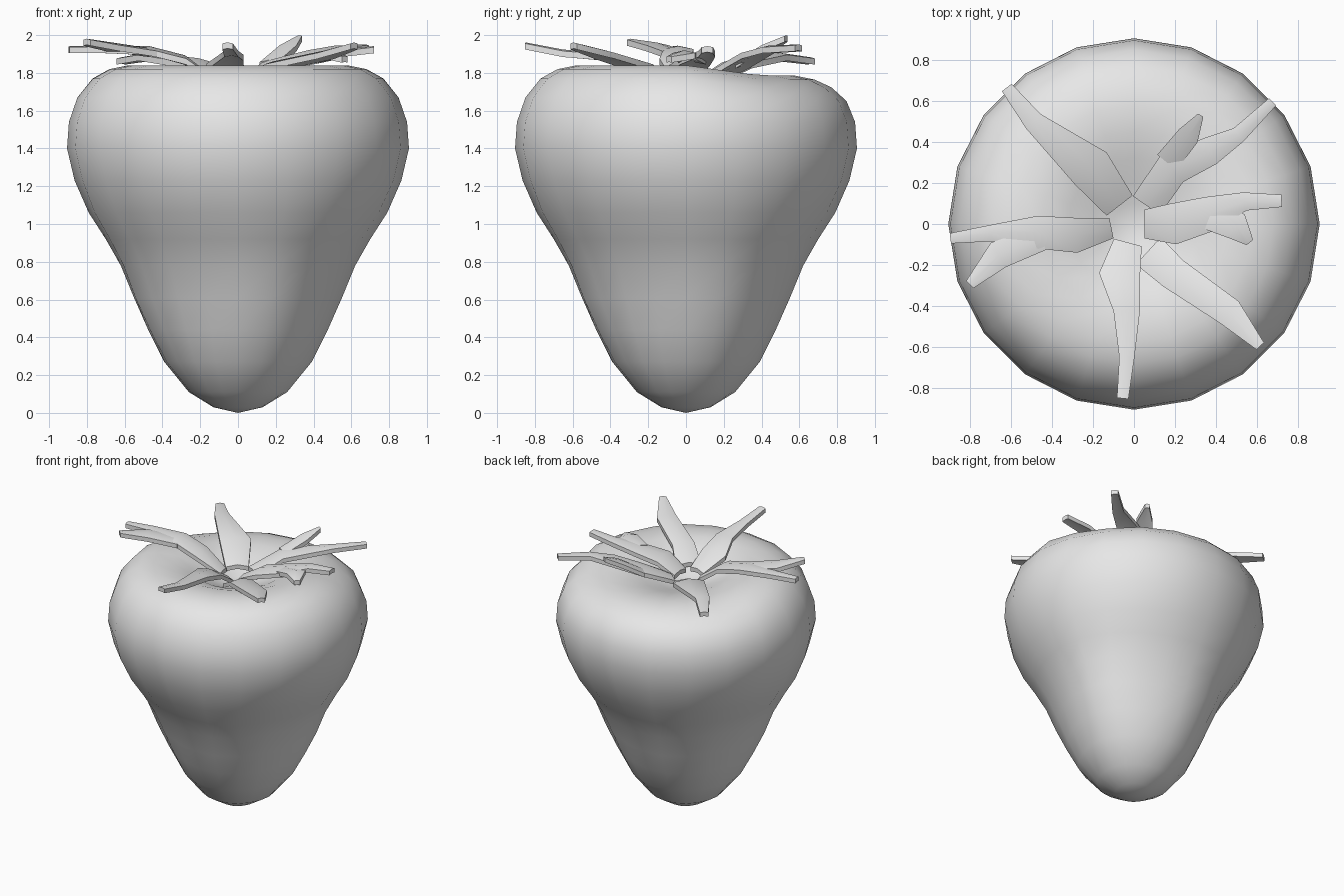
import bpy, bmesh, math
from mathutils import Vector

if "Cube" in bpy.data.objects:
    bpy.data.objects.remove(bpy.data.objects["Cube"])

grey = bpy.data.materials.new("light_grey")
grey.diffuse_color = (0.8, 0.8, 0.8, 1)
grey.use_nodes = True
grey.node_tree.nodes["Principled BSDF"].inputs["Base Color"].default_value = grey.diffuse_color


def finish(bm, name, angle):
    bmesh.ops.recalc_face_normals(bm, faces=bm.faces)
    mesh = bpy.data.meshes.new(name)
    bm.to_mesh(mesh)
    bm.free()
    mesh.shade_smooth()
    mesh.set_sharp_from_angle(angle=math.radians(angle))
    mesh.materials.append(grey)
    bpy.context.collection.objects.link(bpy.data.objects.new(name, mesh))


def skin(bm, rings):
    """Join consecutive closed rings with quads."""
    for a, b in zip(rings, rings[1:]):
        n = len(a)
        for i in range(n):
            j = (i + 1) % n
            bm.faces.new((a[i], a[j], b[j], b[i]))


# fruit body: turned profile (radius, height) with soft lobes and a lower back rim
profile = [(.13, .03), (.26, .11), (.39, .27), (.475, .44), (.55, .61), (.62, .78),
           (.70, .92), (.79, 1.06), (.865, 1.23), (.905, 1.40), (.895, 1.54),
           (.85, 1.67), (.77, 1.77), (.68, 1.82), (.58, 1.84), (.45, 1.835),
           (.32, 1.79), (.20, 1.73), (.10, 1.69)]
SIDES = 20
bm = bmesh.new()
rings = []
for r, z in profile:
    ring = []
    lobe = .04 * max(0, 1 - abs(z - .6) / .6)
    for i in range(SIDES):
        a = 2 * math.pi * i / SIDES
        rr = r * (1 + lobe * math.cos(4 * (a - math.radians(22))))
        x, y = rr * math.cos(a), rr * math.sin(a)
        drop = .055 * min(1, max(0, y / .4)) * min(1, max(0, (z - 1.6) / .2))
        ring.append(bm.verts.new((x, y, z - drop)))
    rings.append(ring)
skin(bm, rings)
for ring, z in ((rings[0], 0), (rings[-1], 1.67)):
    pole = bm.verts.new((0, 0, z))
    for i in range(SIDES):
        bm.faces.new((ring[i], ring[(i + 1) % SIDES], pole))
finish(bm, "fruit_body", 80)


# leaves: ridged strips along a path of (x, y, z, half width)
def leaf(name, *strips):
    bm = bmesh.new()
    for path in strips:
        pts = [Vector(p[:3]) for p in path]
        rings = []
        for i, p in enumerate(pts):
            t = pts[min(i + 1, len(pts) - 1)] - pts[max(i - 1, 0)]
            w = path[i][3]
            side = Vector((-t.y, t.x, 0)).normalized() * w
            up, ridge = Vector((0, 0, .016)), Vector((0, 0, .2 * w))
            ring = [p + side + up, p + ridge + up, p - side + up,
                    p - side - up, p + ridge - up, p + side - up]
            rings.append([bm.verts.new(v) for v in ring])
        skin(bm, rings)
        for ring in (rings[0], rings[-1]):
            bm.faces.new((ring[0], ring[1], ring[4], ring[5]))
            bm.faces.new((ring[1], ring[2], ring[3], ring[4]))
    finish(bm, name, 40)


leaf("leaf_back_left",
     [(-.07, .09, 1.74, .08), (-.21, .27, 1.84, .11), (-.49, .50, 1.88, .05),
      (-.62, .665, 1.86, .03)])
leaf("leaf_back_right",
     [(.06, .09, 1.74, .08), (.185, .27, 1.84, .085), (.37, .355, 1.89, .07),
      (.51, .435, 1.92, .04), (.675, .595, 1.93, .025)],
     [(.16, .30, 1.84, .06), (.265, .43, 1.93, .055), (.325, .53, 1.98, .015)])
leaf("leaf_right",
     [(.05, 0, 1.74, .07), (.19, 0, 1.82, .10), (.37, .05, 1.86, .085),
      (.54, .11, 1.90, .045), (.72, .113, 1.92, .03)],
     [(.37, .04, 1.86, .07), (.50, -.01, 1.89, .07), (.565, -.09, 1.87, .02)])
leaf("leaf_front_right",
     [(.07, -.13, 1.74, .09), (.19, -.24, 1.83, .08), (.465, -.43, 1.89, .07),
      (.615, -.595, 1.94, .025)])
leaf("leaf_front",
     [(-.03, -.09, 1.74, .07), (-.07, -.24, 1.83, .10), (-.035, -.42, 1.88, .065),
      (-.035, -.65, 1.90, .037), (-.055, -.85, 1.94, .028)])
leaf("leaf_left",
     [(-.11, -.02, 1.74, .05), (-.28, -.055, 1.86, .085), (-.47, -.04, 1.91, .08),
      (-.70, -.045, 1.92, .04), (-.895, -.07, 1.92, .025)],
     [(-.45, -.07, 1.90, .06), (-.66, -.15, 1.93, .07), (-.80, -.295, 1.96, .025)])
